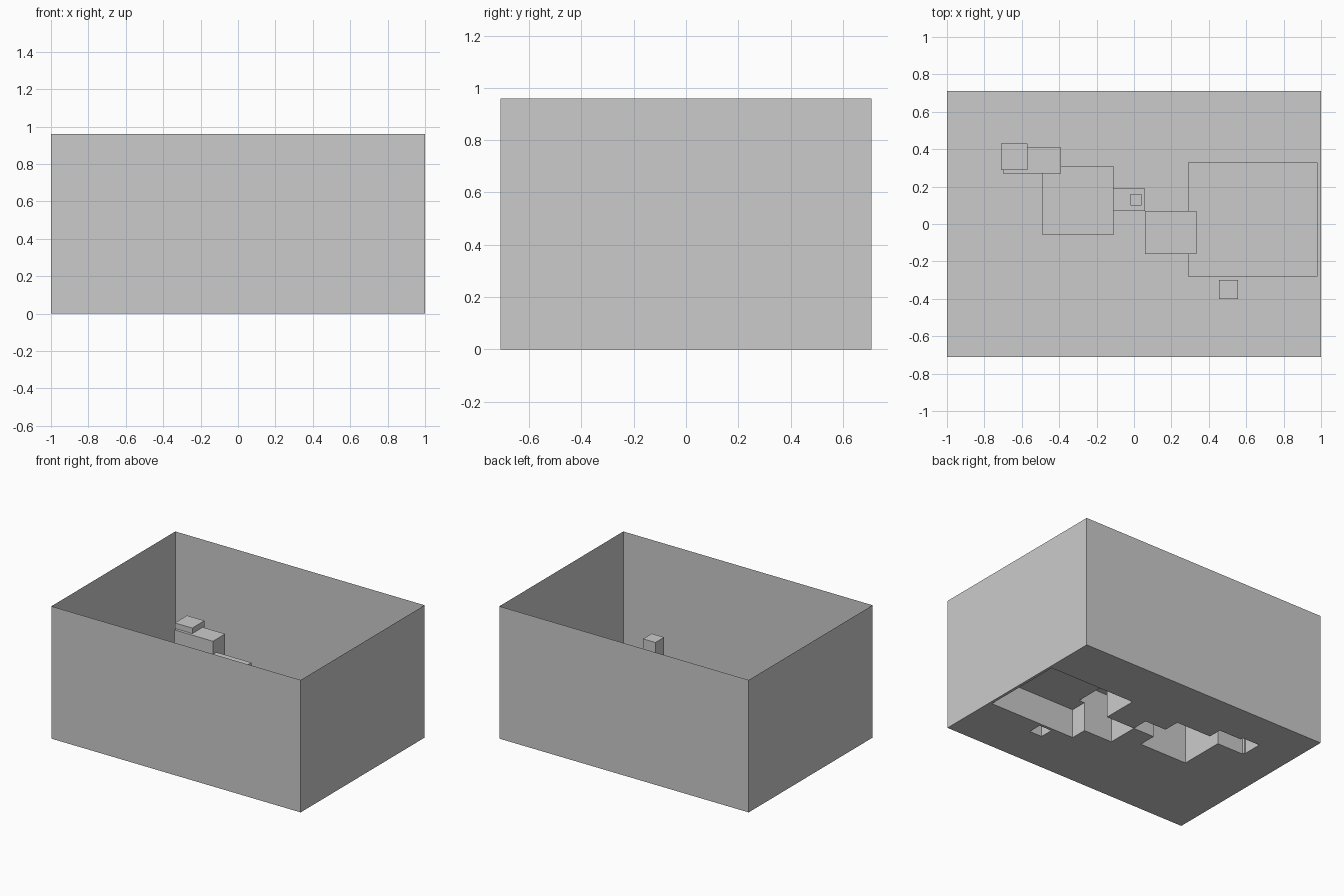
import bpy, bmesh

if "Cube" in bpy.data.objects:
    bpy.data.objects.remove(bpy.data.objects["Cube"])

HX, HY, WALL = 1.0, 0.71, 0.96

# raised hollow blocks: x0, x1, y0, y1, top height
BLOCKS = [
    (0.29, 0.98, -0.28, 0.33, 0.21),     # wide platform
    (0.06, 0.335, -0.16, 0.07, 0.34),    # step
    (-0.11, 0.06, 0.07, 0.19, 0.37),     # bridge
    (-0.02, 0.04, 0.10, 0.16, 0.41),     # bridge post
    (-0.49, -0.11, -0.06, 0.31, 0.40),   # square platform
    (-0.70, -0.39, 0.27, 0.41, 0.495),   # upper step
    (-0.71, -0.57, 0.29, 0.43, 0.535),   # top step
    (0.455, 0.555, -0.40, -0.30, 0.457), # free-standing post
]


def finish(name, bm):
    bmesh.ops.remove_doubles(bm, verts=bm.verts, dist=1e-5)
    bmesh.ops.recalc_face_normals(bm, faces=bm.faces)
    bmesh.ops.dissolve_limit(bm, angle_limit=0.01, verts=bm.verts, edges=bm.edges)
    mesh = bpy.data.meshes.new(name)
    bm.to_mesh(mesh)
    bm.free()
    obj = bpy.data.objects.new(name, mesh)
    bpy.context.collection.objects.link(obj)
    return obj


def height(x, y):
    return max([h for a, b, c, d, h in BLOCKS if a < x < b and c < y < d], default=0.0)


def quad(bm, *pts):
    bm.faces.new([bm.verts.new(p) for p in pts])


# floor sheet stepped up over the blocks, open underneath
bm = bmesh.new()
xs = sorted({-HX, HX, *[v for b in BLOCKS for v in b[:2]]})
ys = sorted({-HY, HY, *[v for b in BLOCKS for v in b[2:4]]})
levels = sorted({0.0, *[b[4] for b in BLOCKS]})
nx, ny = len(xs) - 1, len(ys) - 1
H = [[height((xs[i] + xs[i + 1]) / 2, (ys[j] + ys[j + 1]) / 2) for j in range(ny)] for i in range(nx)]


def riser(bm, p, q, h0, h1):
    lo, hi = sorted((h0, h1))
    for a, b in zip(levels, levels[1:]):
        if lo <= a and b <= hi:
            quad(bm, (*p, a), (*q, a), (*q, b), (*p, b))


for i in range(nx):
    for j in range(ny):
        x0, x1, y0, y1, h = xs[i], xs[i + 1], ys[j], ys[j + 1], H[i][j]
        quad(bm, (x0, y0, h), (x1, y0, h), (x1, y1, h), (x0, y1, h))
        if i + 1 < nx:
            riser(bm, (x1, y0), (x1, y1), h, H[i + 1][j])
        if j + 1 < ny:
            riser(bm, (x0, y1), (x1, y1), h, H[i][j + 1])
finish("stepped_floor", bm)

# four thin outer walls, open at the top
bm = bmesh.new()
ring = [(-HX, -HY), (HX, -HY), (HX, HY), (-HX, HY)]
for p, q in zip(ring, ring[1:] + ring[:1]):
    quad(bm, (*p, 0), (*q, 0), (*q, WALL), (*p, WALL))
finish("outer_walls", bm)
